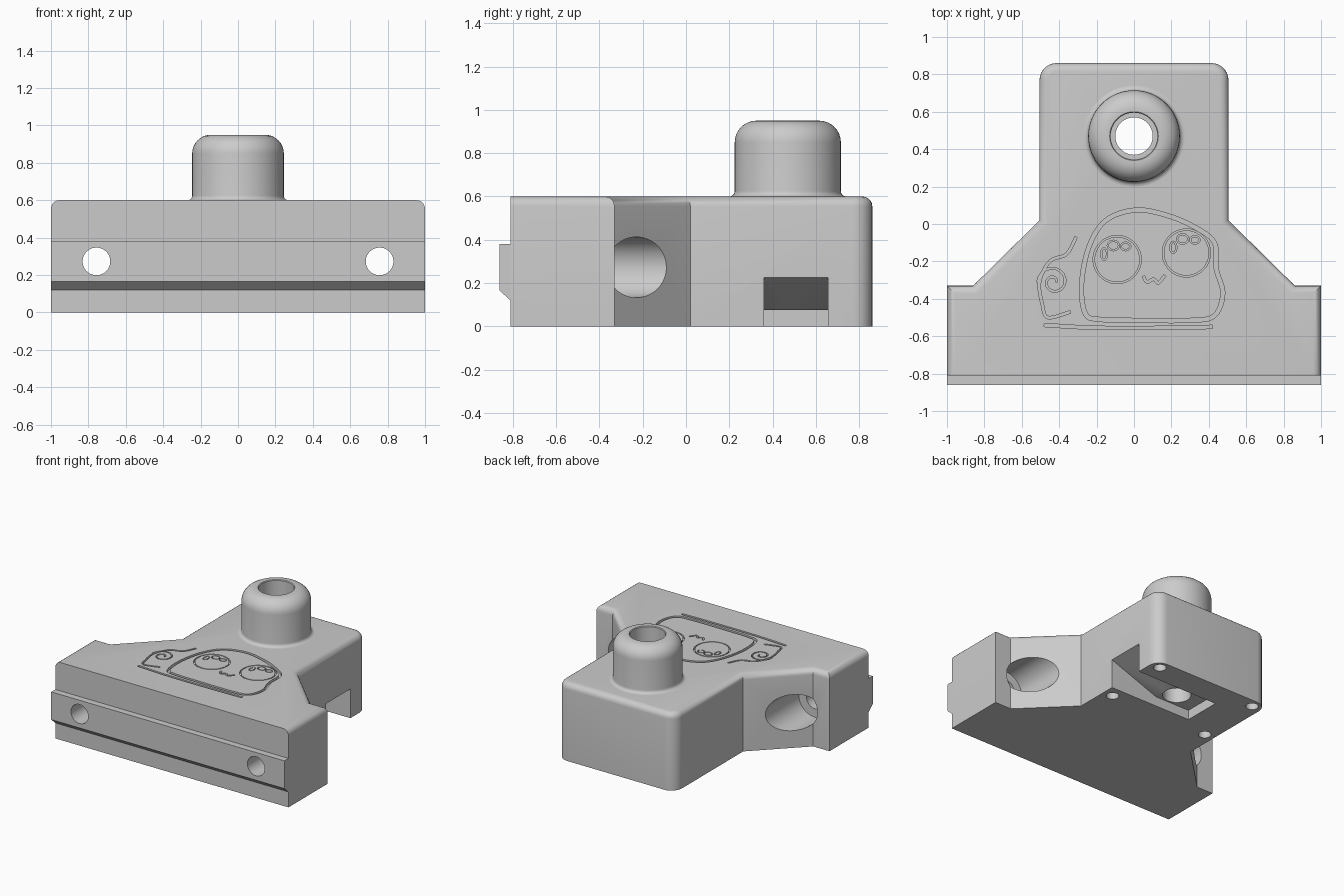
import bpy, bmesh
from math import pi, sin, cos
from mathutils import Vector

cube = bpy.data.objects.get("Cube")
if cube:
    bpy.data.objects.remove(cube)

grey = bpy.data.materials.new("plain_grey")
grey.use_nodes = True
grey.diffuse_color = (0.6, 0.6, 0.6, 1)
for node in grey.node_tree.nodes:
    if node.type == 'BSDF_PRINCIPLED':
        node.inputs["Base Color"].default_value = grey.diffuse_color


def add_object(name, bm):
    bmesh.ops.recalc_face_normals(bm, faces=bm.faces)
    if bm.calc_volume(signed=True) < 0:
        bmesh.ops.reverse_faces(bm, faces=bm.faces)
    mesh = bpy.data.meshes.new(name)
    bm.to_mesh(mesh)
    bm.free()
    mesh.materials.append(grey)
    obj = bpy.data.objects.new(name, mesh)
    bpy.context.scene.collection.objects.link(obj)
    return obj


def prism_mesh(points, lo, hi, axis):
    """Extrude a 2D outline between lo and hi along an axis."""
    place = {'x': lambda a, b, d: (d, a, b),
             'y': lambda a, b, d: (a, d, b),
             'z': lambda a, b, d: (a, b, d)}[axis]
    bm = bmesh.new()
    ends = [[bm.verts.new(place(a, b, d)) for a, b in points] for d in (lo, hi)]
    for ring in ends:
        bm.faces.new(ring)
    n = len(points)
    for i in range(n):
        j = (i + 1) % n
        bm.faces.new((ends[0][i], ends[0][j], ends[1][j], ends[1][i]))
    return bm


def prism(name, points, lo, hi, axis):
    return add_object(name, prism_mesh(points, lo, hi, axis))


def circle(cx, cy, rx, ry=None, n=48):
    ry = ry or rx
    return [(cx + rx * cos(2 * pi * i / n), cy + ry * sin(2 * pi * i / n)) for i in range(n)]


def smooth_path(pts, closed, steps=6):
    """Catmull-Rom curve through the points."""
    n = len(pts)
    p = [Vector(q) for q in pts]
    get = (lambda i: p[i % n]) if closed else (lambda i: p[max(0, min(n - 1, i))])
    out = []
    for i in range(n if closed else n - 1):
        a, b, c, d = (get(i + k) for k in (-1, 0, 1, 2))
        for s in range(steps):
            t = s / steps
            out.append(0.5 * (2 * b + (c - a) * t + (2 * a - 5 * b + 4 * c - d) * t * t
                              + (3 * b - a - 3 * c + d) * t ** 3))
    if not closed:
        out.append(p[-1])
    return out


def groove(pts, width, closed):
    """Ribbon-shaped cutter following a path on the top face."""
    path = [Vector(q) for q in pts]
    n = len(path)
    bm = bmesh.new()
    rings = []
    for i, q in enumerate(path):
        ahead = path[(i + 1) % n] if closed else path[min(i + 1, n - 1)]
        back = path[i - 1] if closed else path[max(i - 1, 0)]
        t = (ahead - back).normalized()
        side = Vector((-t.y, t.x)) * width / 2
        rings.append([bm.verts.new((*(q + side * s), z))
                      for s, z in ((1, 0.58), (-1, 0.58), (-1, 0.62), (1, 0.62))])
    for i in range(n if closed else n - 1):
        a, b = rings[i], rings[(i + 1) % n]
        for k in range(4):
            m = (k + 1) % 4
            bm.faces.new((a[k], a[m], b[m], b[k]))
    if not closed:
        bm.faces.new(rings[0])
        bm.faces.new(rings[-1])
    return add_object("groove_cutter", bm)


def volume(mesh):
    bm = bmesh.new()
    bm.from_mesh(mesh)
    result = bm.calc_volume()
    bm.free()
    return result


def cut(obj, cutters):
    """Subtract cutters one by one; use the second solver if the first fails."""
    for c in cutters:
        before = volume(obj.data)
        for solver in ('MANIFOLD', 'EXACT'):
            mod = obj.modifiers.new("cut", 'BOOLEAN')
            mod.operation, mod.solver, mod.object = 'DIFFERENCE', solver, c
            bpy.context.view_layer.update()
            graph = bpy.context.evaluated_depsgraph_get()
            mesh = bpy.data.meshes.new_from_object(obj.evaluated_get(graph))
            obj.modifiers.remove(mod)
            if 0.85 * before < volume(mesh) < before - 1e-7:
                obj.data = mesh
                break


# Body: T-shaped block, rounded at the back corners and along the top
half = [(1, -0.81), (1, -0.33), (0.86, -0.33), (0.505, 0.02), (0.505, 0.86)]
outline = half + [(-x, y) for x, y in reversed(half)]
bm = prism_mesh(outline, 0, 0.6, 'z')
bmesh.ops.recalc_face_normals(bm, faces=bm.faces)
corners = [e for e in bm.edges if all(v.co.y > 0.8 for v in e.verts)
           and abs(e.verts[0].co.z - e.verts[1].co.z) > 0.1]
bmesh.ops.bevel(bm, geom=corners, offset=0.09, segments=7, profile=0.5, affect='EDGES')
rim = [e for e in bm.edges if all(v.co.z > 0.59 for v in e.verts)
       and max(v.co.y for v in e.verts) > -0.8]
bmesh.ops.bevel(bm, geom=rim, offset=0.045, segments=5, profile=0.5, affect='EDGES')
body = add_object("body", bm)

# Front rail with a chamfered lower edge
rail = prism("front_rail", [(-0.81, 0.12), (-0.86, 0.165), (-0.86, 0.38), (-0.81, 0.38)],
             -1, 1, 'x')

# Screw holes with wide pockets behind
screws, pockets = [], []
for s in (-1, 1):
    screws.append(prism("screw_cutter", circle(0.757 * s, 0.273, 0.074), -1, -0.3, 'y'))
    pockets.append(prism("pocket_cutter", circle(0.757 * s, 0.273, 0.14), -0.5, 0, 'y'))

# Centre bore, sloped side channel and four small holes underneath
under = [prism("bore_cutter", circle(0, 0.47, 0.1), -0.1, 0.7, 'z'),
         prism("channel_cutter", [(-0.2, -0.05), (0.6, -0.05), (0.6, 0.261),
                                  (0.1, 0.075), (-0.2, 0.075)], 0.36, 0.655, 'y')]
for x in (-0.425, 0.425):
    for y in (0.27, 0.79):
        under.append(prism("small_hole_cutter", circle(x, y, 0.045, n=24), -0.1, 0.15, 'z'))

# Engraved drawing on the top: round body, shell curl, base line, eyes, mouth
dome = [(-0.26, -0.48), (-0.28, -0.32), (-0.24, -0.12), (-0.15, 0.02), (0.01, 0.075),
        (0.18, 0.045), (0.33, -0.02), (0.43, -0.1), (0.44, -0.24), (0.475, -0.37),
        (0.43, -0.49), (0.3, -0.515), (0, -0.515), (-0.18, -0.51)]
shell = [(-0.31, -0.07), (-0.36, -0.16), (-0.45, -0.2), (-0.505, -0.31), (-0.49, -0.43),
         (-0.46, -0.5), (-0.34, -0.47)]
curl = [(-0.43 + r * cos(a), -0.31 + r * sin(a))
        for a, r in ((i * 0.35, 0.015 + i * 0.0026) for i in range(28))]
grooves = [groove(smooth_path(dome, True), 0.022, True),
           groove(smooth_path(shell, False), 0.014, False),
           groove(curl, 0.01, False),
           groove(smooth_path([(-0.48, -0.54), (-0.2, -0.555), (0.2, -0.555),
                               (0.42, -0.55)], False), 0.018, False),
           groove(smooth_path([(0.05, -0.28), (0.07, -0.31), (0.105, -0.295), (0.13, -0.315),
                               (0.165, -0.275)], False), 0.014, False)]
for cx, cy in ((-0.09, -0.19), (0.28, -0.155)):
    grooves.append(groove(circle(cx, cy, 0.125), 0.008, True))
    for dx, dy, rx, ry in ((-0.02, 0.075, 0.03, 0.025), (0.045, 0.07, 0.025, 0.02),
                           (-0.07, 0.03, 0.016, 0.03)):
        grooves.append(groove(circle(cx + dx, cy + dy, rx, ry, 20), 0.007, True))

cut(body, screws + pockets + under + grooves)
cut(rail, screws)
for c in screws + pockets + under + grooves:
    bpy.data.objects.remove(c)

# Hollow round boss: rounded top, small flare at the foot
profile = [(0.125, 0.6), (0.125, 0.945), (0.13, 0.95)]
profile += [(0.145 + 0.1 * sin(a), 0.85 + 0.1 * cos(a)) for a in (i * pi / 16 for i in range(9))]
profile += [(0.27 - 0.025 * cos(a), 0.625 - 0.025 * sin(a)) for a in (i * pi / 10 for i in range(6))]
bm = bmesh.new()
count = 64
rings = [[bm.verts.new((r * cos(2 * pi * i / count), 0.47 + r * sin(2 * pi * i / count), z))
          for r, z in profile] for i in range(count)]
for i in range(count):
    a, b = rings[i], rings[(i + 1) % count]
    for k in range(len(profile)):
        m = (k + 1) % len(profile)
        bm.faces.new((a[k], a[m], b[m], b[k]))
boss = add_object("round_boss", bm)

# Smooth shading with sharp edges kept
for obj in bpy.context.scene.objects:
    obj.select_set(obj in (body, rail, boss))
bpy.context.view_layer.objects.active = body
bpy.ops.object.shade_smooth_by_angle(angle=0.6)
